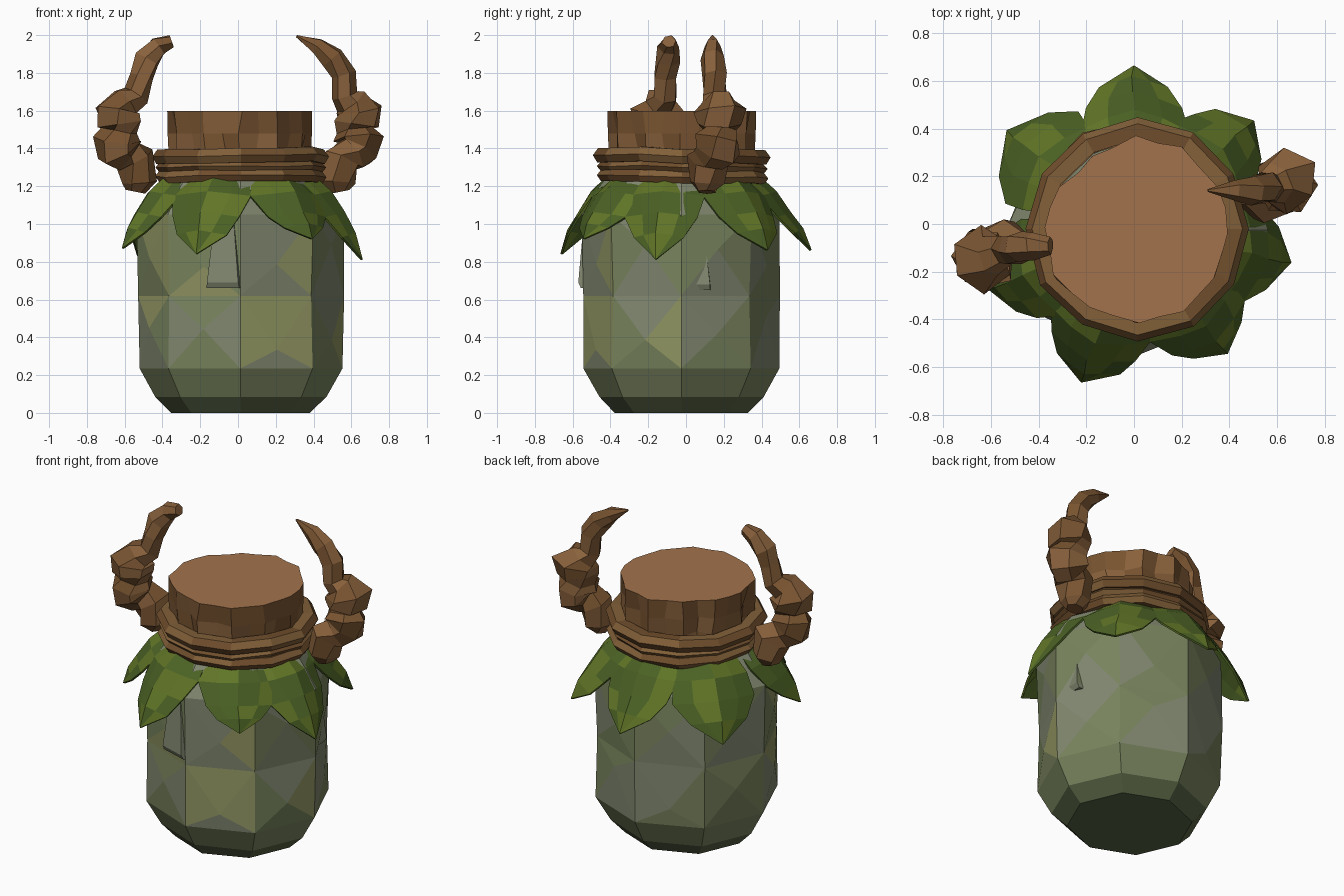
import bpy, bmesh, math, random
from mathutils import Vector

if "Cube" in bpy.data.objects:
    bpy.data.objects.remove(bpy.data.objects["Cube"])

rng = random.Random(4)
CY = -0.025          # the jar sits slightly toward the front


def material(name, rgb):
    m = bpy.data.materials.new(name)
    m.diffuse_color = (*rgb, 1)
    m.use_nodes = True
    m.node_tree.nodes["Principled BSDF"].inputs["Base Color"].default_value = m.diffuse_color
    return m


glass = [material("glass_green", (0.19, 0.23, 0.11)),
         material("glass_grey", (0.22, 0.245, 0.16)),
         material("glass_yellow", (0.28, 0.30, 0.12)),
         material("glass_dark", (0.10, 0.13, 0.06))]
lid_top = material("lid_wood", (0.36, 0.17, 0.072))
bark = [material("bark", (0.19, 0.088, 0.03)), material("bark_light", (0.25, 0.12, 0.045))]
rope = [material("rope", (0.22, 0.115, 0.04)), material("rope_dark", (0.16, 0.075, 0.025))]
greens = [material("leaf", (0.12, 0.18, 0.02)), material("leaf_dark", (0.07, 0.12, 0.018))]


def make(name, verts, faces, mats):
    me = bpy.data.meshes.new(name)
    me.from_pydata(verts, [], faces)
    for m in mats:
        me.materials.append(m)
    bm = bmesh.new()
    bm.from_mesh(me)
    bmesh.ops.recalc_face_normals(bm, faces=bm.faces)
    bm.to_mesh(me)
    bm.free()
    for p in me.polygons:
        p.material_index = rng.randrange(len(mats))
    ob = bpy.data.objects.new(name, me)
    bpy.context.collection.objects.link(ob)
    return ob


def loft(name, rings, mats, closed=False):
    """Skin a list of equal-sized rings; cap the ends unless it is a closed loop."""
    n, k = len(rings[0]), len(rings)
    faces = []
    for i in range(k if closed else k - 1):
        a, b = i * n, (i + 1) % k * n
        faces += [(a + j, a + (j + 1) % n, b + (j + 1) % n, b + j) for j in range(n)]
    if not closed:
        faces += [tuple(range(n)), tuple(range((k - 1) * n, k * n))]
    return make(name, [v for r in rings for v in r], faces, mats)


# Eight-sided faceted glass jar body
def octagon(r, z, jit):
    out = []
    for i in range(8):
        a = math.pi * i / 4
        q = r + rng.uniform(-jit, jit)
        out.append((0.012 + 1.02 * q * math.cos(a), CY + 0.98 * q * math.sin(a), z))
    return out


profile = [(0.36, 0, 0), (0.445, 0.085, 0.005), (0.525, 0.235, 0.008), (0.53, 0.62, 0.012),
           (0.53, 1.05, 0.01), (0.47, 1.16, 0.008), (0.40, 1.25, 0)]
jar = loft("jar_body", [octagon(*p) for p in profile], glass)
bm = bmesh.new()
bm.from_mesh(jar.data)
for f in bm.faces:
    c = f.calc_center_median().z
    f.material_index = 3 if c < 0.05 else 0 if c < 0.2 else 1
panels = [f for f in bm.faces if 0.3 < f.calc_center_median().z < 1.0]
for v in bmesh.ops.poke(bm, faces=panels)["verts"]:
    out = Vector((v.co.x, v.co.y - CY, 0)).normalized()
    v.co += out * rng.uniform(0.005, 0.028) + Vector((0, 0, rng.uniform(-0.1, 0.1)))
for f in bm.faces:
    c = f.calc_center_median()
    if 0.24 < c.z < 1.0:
        f.material_index = rng.choice([0, 1, 1, 2]) if c.y < 0.1 else rng.choice([0, 0, 0, 1])
bm.to_mesh(jar.data)
bm.free()


# Raised chips along the cracks in the glass
def chip(ang, z0, z1, w):
    d = Vector((math.cos(ang), math.sin(ang), 0))
    s = Vector((-d.y, d.x, 0))
    base = Vector((0.01, CY, 0))
    rings = []
    for z, r, k in ((z0, 0.525, 1), (z0 + 0.03, 0.54, 0.95), (z1, 0.515, 0.6)):
        p = base + Vector((0, 0, z))
        rings.append([p + d * 0.45 - s * w * k, p + d * 0.45 + s * w * k,
                      p + d * r + s * w * k * 0.8, p + d * (r - 0.025) - s * w * k])
    loft("glass_chip", rings, glass[:2])


chip(math.radians(-99), 0.66, 1.02, 0.10)
chip(math.radians(9), 0.65, 0.95, 0.09)

# Wooden lid: deep wedge-shaped grooves in the bark, flat irregular top
N = 24
shape = [rng.uniform(-0.012, 0.008) for _ in range(N)]
shape[7:11] = [-0.02, -0.03, -0.035, -0.02]     # worn corner at the back left
lid_rings = []
for r, z, groove in ((0.375, 1.20, 0.0), (0.385, 1.38, 0.04), (0.39, 1.48, 0.03), (0.392, 1.598, 0)):
    ring = []
    for i in range(N):
        a = 2 * math.pi * (i + rng.uniform(-0.15, 0.15)) / N
        q = (r * math.cos(math.pi / 12) - groove * rng.uniform(0.2, 1) if i % 2 else r) + shape[i]
        ring.append((0.012 + q * math.cos(a), CY + q * math.sin(a), z))
    lid_rings.append(ring)
lid = loft("lid", lid_rings, bark + [lid_top])
for p in lid.data.polygons[:-1]:
    p.material_index = rng.randrange(2)
lid.data.polygons[-1].material_index = 2


# Rope rings tied around the neck
def rope_ring(name, r, z, half, depth, tilt):
    rings = []
    for i in range(12):
        a = 2 * math.pi * i / 12 + math.pi / 2
        h = z + tilt * math.cos(a + 1) + rng.uniform(-0.006, 0.006)
        q = r + rng.uniform(-0.006, 0.008)
        rings.append([((q + u) * math.cos(a) + 0.015, (q + u) * math.sin(a) - 0.02, h + v)
                      for u, v in ((-depth, -half), (depth * 0.5, -half), (depth, 0),
                                   (depth * 0.4, half), (-depth, half))])
    loft(name, rings, rope, closed=True)


rope_ring("lower_rope", 0.415, 1.25, 0.032, 0.042, 0.004)
rope_ring("middle_rope", 0.410, 1.30, 0.025, 0.040, 0.006)
rope_ring("upper_rope", 0.420, 1.358, 0.038, 0.045, 0.008)


# Drooping leaf collar: broad shoulders narrowing to a point
def leaf(tx, ty, tz, wide):
    a0, rt = math.atan2(ty - CY, tx), math.hypot(tx, ty - CY)
    verts = []
    drop = 1.05 - tz
    for r, z, w in ((0.40, 1.25, 0.48), (0.49, 1.17, 0.49), (0.565, 1.06, wide),
                    (0.565 + 0.55 * (rt - 0.565), 1.06 - 0.45 * drop, wide * 0.62)):
        for k in (-1, -0.5, 0, 0.5, 1):
            a = a0 + k * w + rng.uniform(-0.02, 0.02)
            q = r - 0.02 * abs(k) + (0.01 if k == 0 else 0)
            verts.append((q * math.cos(a), CY + q * math.sin(a), z - 0.025 * abs(k)))
    verts.append((tx, ty, tz))
    faces = [(r * 5 + j, r * 5 + j + 1, r * 5 + j + 6, r * 5 + j + 5)
             for r in range(3) for j in range(4)]
    faces += [(15 + j, 16 + j, 20) for j in range(4)]
    ob = make("leaf", verts, faces, greens)
    m = ob.modifiers.new("thickness", 'SOLIDIFY')
    m.thickness, m.offset = 0.012, 0


for tip in ((0, 0.66, 0.86, 0.36), (0.50, 0.43, 0.86, 0.36), (0.655, -0.16, 0.81, 0.36),
            (0.39, -0.54, 0.92, 0.36), (-0.22, -0.66, 0.84, 0.36), (-0.61, -0.27, 0.87, 0.36),
            (-0.53, 0.39, 0.83, 0.46)):
    leaf(*tip)


# Knotted wooden horns, swept with a varying six-sided section
def horn(name, path):
    pts = [Vector(p[:3]) for p in path]
    rings = []
    for i, p in enumerate(pts):
        t = (pts[min(i + 1, len(pts) - 1)] - pts[max(i - 1, 0)]).normalized()
        s = t.cross(Vector((0, 1, 0))).normalized()
        n = t.cross(s)
        ring = []
        for j in range(6):
            a = math.pi * j / 3 + 0.2 * i
            r = path[i][3] * rng.uniform(0.9, 1.15)
            ring.append(p + (s * math.cos(a) + n * math.sin(a)) * r)
        rings.append(ring)
    loft(name, rings, bark)


knots = [(0.54, 0.11, 1.17, 0.05), (0.53, 0.11, 1.22, 0.09), (0.55, 0.12, 1.34, 0.105),
         (0.60, 0.14, 1.37, 0.095), (0.63, 0.16, 1.39, 0.12), (0.64, 0.17, 1.45, 0.12),
         (0.62, 0.18, 1.50, 0.09), (0.62, 0.18, 1.53, 0.12), (0.635, 0.18, 1.60, 0.135),
         (0.60, 0.17, 1.65, 0.085)]
horn("right_horn", knots + [(0.565, 0.15, 1.68, 0.065), (0.555, 0.15, 1.79, 0.065),
                            (0.50, 0.14, 1.88, 0.06), (0.42, 0.14, 1.94, 0.045),
                            (0.31, 0.14, 1.995, 0.006)])
horn("left_horn", [(-x, 0.03 - y, z, r) for x, y, z, r in knots]
     + [(-0.54, -0.11, 1.68, 0.07), (-0.51, -0.11, 1.78, 0.065), (-0.48, -0.10, 1.87, 0.065),
        (-0.42, -0.09, 1.94, 0.055), (-0.35, -0.09, 1.965, 0.035)])
